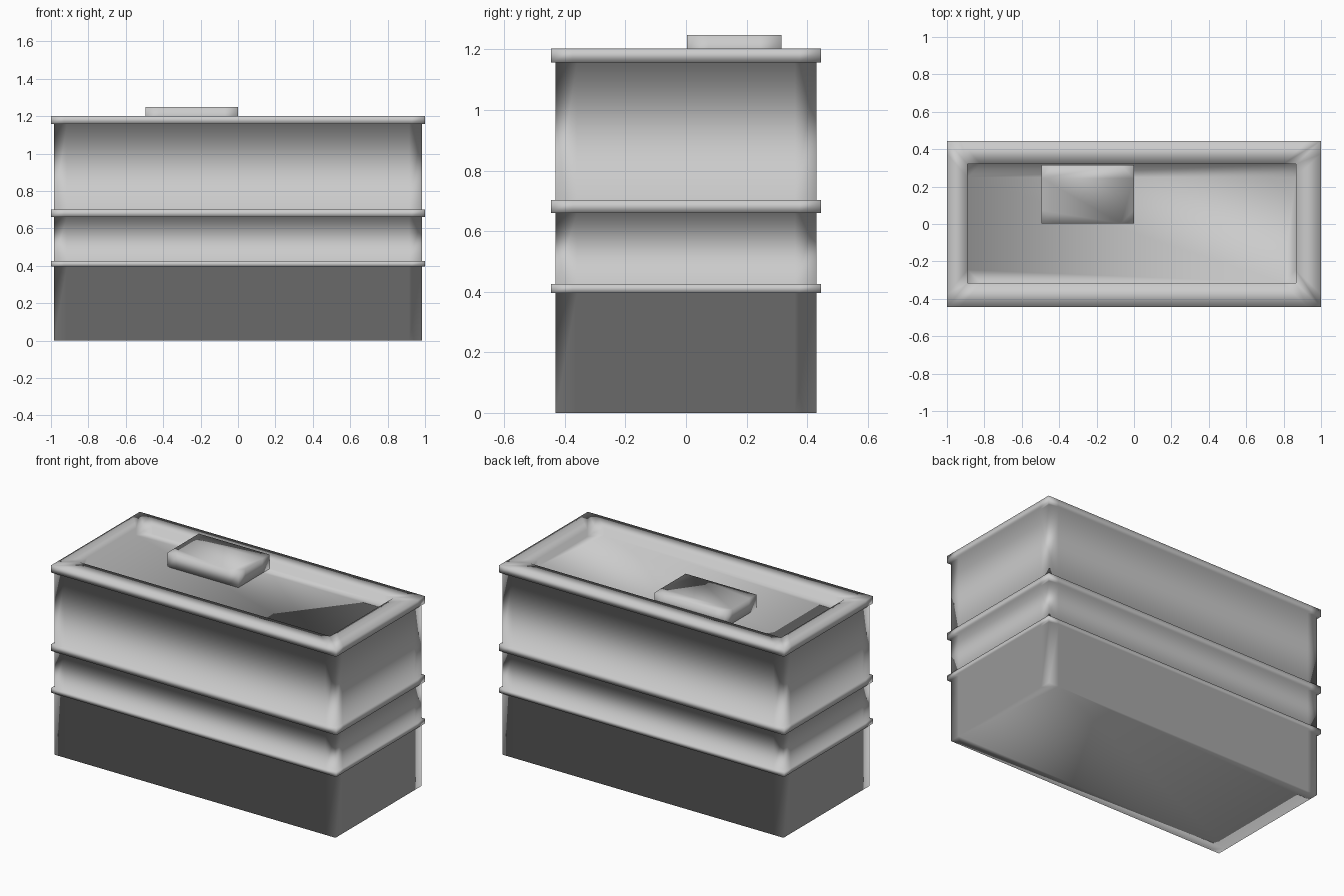
import bpy, bmesh

if "Cube" in bpy.data.objects:
    bpy.data.objects.remove(bpy.data.objects["Cube"])


def ring(bm, x0, x1, y0, y1, z, c=0.07):
    # Rectangle with support points next to each corner
    pts = [(x0, y0), (x0 + c, y0), (x1 - c, y0), (x1, y0),
           (x1, y0 + c), (x1, y1 - c), (x1, y1), (x1 - c, y1),
           (x0 + c, y1), (x0, y1), (x0, y1 - c), (x0, y0 + c)]
    return [bm.verts.new((x, y, z)) for x, y in pts]


def loft(name, sections):
    bm = bmesh.new()
    rings = [ring(bm, *s) for s in sections]
    for a, b in zip(rings, rings[1:]):
        for i in range(len(a)):
            j = (i + 1) % len(a)
            bm.faces.new((a[i], a[j], b[j], b[i]))
    bm.faces.new(rings[0][::-1])
    bm.faces.new(rings[-1])
    bmesh.ops.recalc_face_normals(bm, faces=bm.faces)
    mesh = bpy.data.meshes.new(name)
    bm.to_mesh(mesh)
    bm.free()
    mesh.shade_smooth()
    obj = bpy.data.objects.new(name, mesh)
    bpy.context.collection.objects.link(obj)
    return obj


wall = (-0.985, 0.985, -0.43, 0.43)
ledge = (-1.0, 1.0, -0.445, 0.445)
recess = (-0.89, 0.865, -0.315, 0.32)

# Building shell: walls with three projecting ledges and a sunken roof
sections = [(*wall, 0.0)]
for low, high in [(0.395, 0.425), (0.66, 0.702)]:
    sections += [(*wall, low), (*ledge, low), (*ledge, high), (*wall, high)]
sections += [(*wall, 1.157), (*ledge, 1.157), (*ledge, 1.202),
             (*recess, 1.202), (*recess, 1.157)]
loft("building_shell", sections)

# Rooftop box against the back parapet
box = (-0.495, 0.0, 0.003, 0.315)
loft("roof_box", [(*box, 1.15), (*box, 1.248)])
